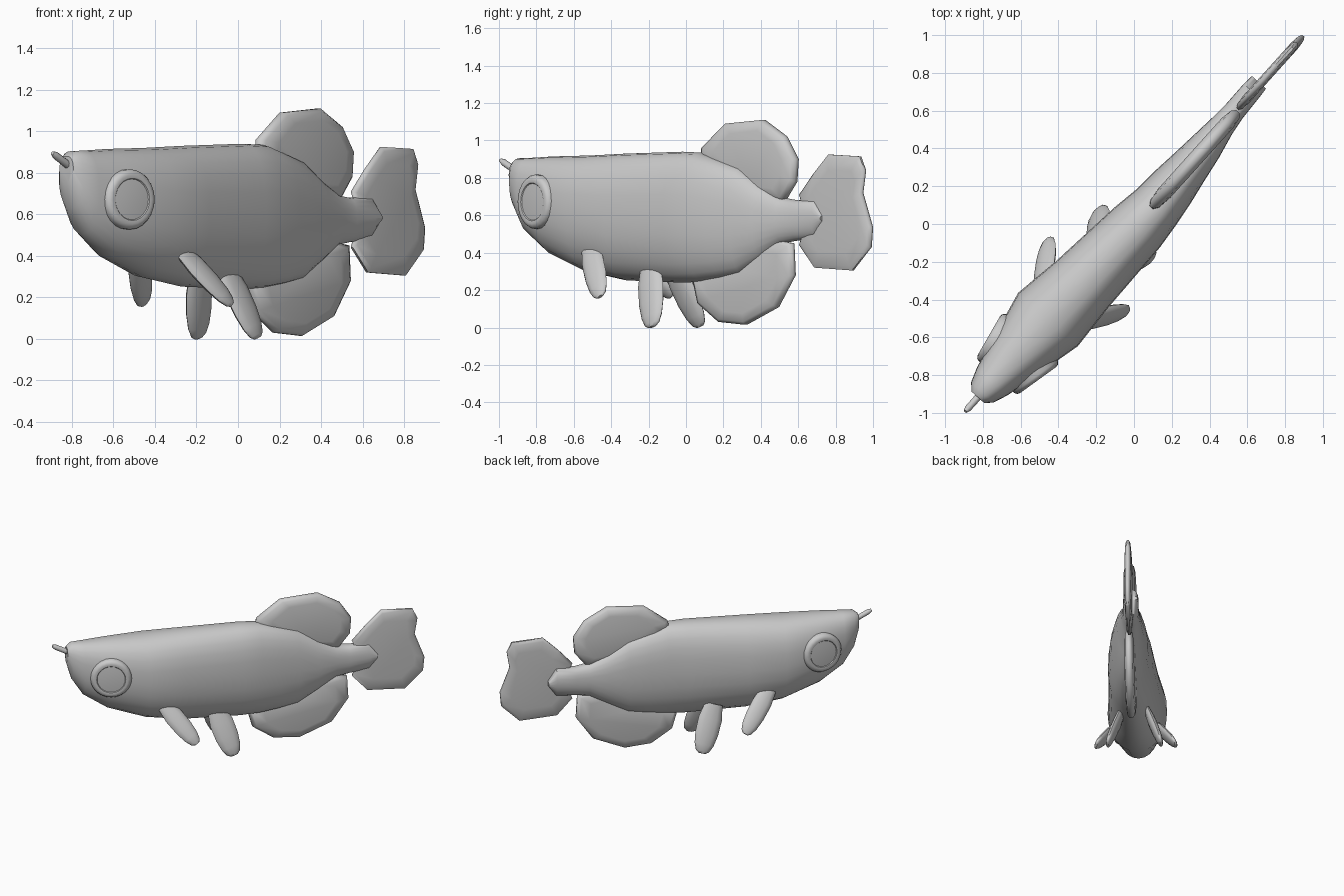
import bpy, bmesh
from math import sin, cos, pi, radians
from mathutils import Matrix, Vector

cube = bpy.data.objects.get("Cube")
if cube:
    bpy.data.objects.remove(cube, do_unlink=True)

# One clay colour for the whole fish
grey = bpy.data.materials.new("clay_grey")
grey.use_nodes = True
colour = (0.6, 0.6, 0.6, 1)
grey.diffuse_color = colour
for node in grey.node_tree.nodes:
    if node.type == 'BSDF_PRINCIPLED':
        node.inputs["Base Color"].default_value = colour

# The fish is modelled along x (tail at +x) and then turned to its diagonal pose
POSE = Matrix.Rotation(radians(48), 4, 'Z')
SIDES = (("left", -1), ("right", 1))


def finish(bm, name, angle):
    bmesh.ops.recalc_face_normals(bm, faces=bm.faces)
    bm.transform(POSE)
    mesh = bpy.data.meshes.new(name)
    bm.to_mesh(mesh)
    bm.free()
    mesh.materials.append(grey)
    obj = bpy.data.objects.new(name, mesh)
    bpy.context.collection.objects.link(obj)
    bpy.ops.object.select_all(action='DESELECT')
    obj.select_set(True)
    bpy.context.view_layer.objects.active = obj
    bpy.ops.object.shade_smooth_by_angle(angle=radians(angle))
    return obj


def loft(rings, name, angle):
    """Skin a list of closed point rings and cap both ends."""
    bm = bmesh.new()
    loops = [[bm.verts.new(p) for p in ring] for ring in rings]
    n = len(loops[0])
    for a, b in zip(loops, loops[1:]):
        for i in range(n):
            j = (i + 1) % n
            bm.faces.new((a[i], a[j], b[j], b[i]))
    bm.faces.new(loops[0])
    bm.faces.new(loops[-1])
    return finish(bm, name, angle)


def power(v, e):
    return abs(v) ** e * (1 if v >= 0 else -1)


# Body: (position, top, bottom, half width, sideways shift)
STATIONS = [
    (-1.235, .88, .75, .045, 0), (-1.20, .905, .63, .08, 0),
    (-1.12, .907, .505, .11, 0), (-.95, .915, .39, .15, 0),
    (-.68, .92, .295, .212, 0), (-.42, .93, .252, .185, -.01),
    (0, .94, .24, .16, -.025), (.14, .935, .245, .142, -.028),
    (.28, .895, .262, .128, -.022), (.42, .855, .287, .108, -.016),
    (.56, .765, .365, .09, -.01), (.70, .695, .45, .068, 0),
    (.80, .68, .465, .058, .005), (.94, .69, .478, .055, .01),
    (1.0, .60, .565, .05, .01)]


def section(x, top, bottom, half, shift, n=24):
    ring = []
    for i in range(n):
        a = 2 * pi * i / n
        e = 0.8 if sin(a) > 0 else 0.95
        ring.append((x, shift + half * power(cos(a), e),
                     (top + bottom) / 2 + (top - bottom) / 2 * power(sin(a), e)))
    return ring


loft([section(*st) for st in STATIONS], "body", 42)


# Upright fins: puffy slabs with a thin rim
def slab_fin(name, outline, thick, shift=0):
    cx = sum(p[0] for p in outline) / len(outline)
    cz = sum(p[1] for p in outline) / len(outline)
    rings = []
    for scale, y in ((.72, -1), (.93, -.75), (1, -.3), (1, .3), (.93, .75), (.72, 1)):
        rings.append([(cx + (x - cx) * scale, shift + y * thick, cz + (z - cz) * scale)
                      for x, z in outline])
    loft(rings, name, 60)


slab_fin("dorsal_fin", [
    (.12, .89), (.13, .96), (.3, 1.09), (.57, 1.11), (.73, 1.02),
    (.81, .90), (.80, .78), (.72, .68), (.5, .70)], .04, -.01)
slab_fin("anal_fin", [
    (.78, .45), (.79, .28), (.67, .11), (.44, .015), (.25, .03),
    (.1, .13), (.06, .27), (.4, .34), (.65, .47)], .035, -.01)
slab_fin("tail_fin", [
    (.82, .71), (.92, .82), (1.03, .925), (1.255, .915), (1.29, .84), (1.27, .72),
    (1.34, .535), (1.33, .43), (1.2, .305), (.93, .32), (.82, .44), (.87, .58)], .024)


# Paired fins: flattened paddles from base to tip
def paddle(name, base, tip, half, thick):
    base, tip = Vector(base), Vector(tip)
    axis = (tip - base).normalized()
    wide = (Vector((1, 0, 0)) - axis * axis.x).normalized()
    flat = axis.cross(wide)
    rings = []
    for f, k in ((0, .75), (.3, 1), (.6, .98), (.82, .82), (.95, .58), (1, .3)):
        centre = base.lerp(tip, f)
        rings.append([centre + wide * (half * k * cos(a)) + flat * (thick * k * sin(a))
                      for a in (2 * pi * i / 12 for i in range(12))])
    loft(rings, name, 60)


for side, sgn in SIDES:
    paddle(side + "_pectoral_fin", (-.57, sgn * .14, .43), (-.36, sgn * .285, .165), .068, .028)
    paddle(side + "_pelvic_fin", (-.18, sgn * .09, .33), (-.07, sgn * .192, .004), .085, .03)

# Eyes: shallow domed discs with a raised rim
EYE = [(.145, -.06), (.145, -.008), (.135, .008), (.118, .014), (.102, .012), (.098, .007), (.05, .011)]
for side, sgn in SIDES:
    turn = Vector((-.21, sgn * .98, 0)).to_track_quat('Z', 'Y').to_matrix().to_4x4()
    place = Matrix.Translation((-.95, sgn * .162, .672)) @ turn
    loft([[place @ Vector((r * cos(a), r * sin(a), h))
           for a in (2 * pi * i / 24 for i in range(24))] for r, h in EYE],
         side + "_eye", 40)

# Barbel on the lip
start, end = Vector((-1.19, 0, .82)), Vector((-1.335, 0, .895))
along = (end - start).normalized()
up = along.cross(Vector((0, 1, 0)))
loft([[start.lerp(end, f) + (Vector((0, 1, 0)) * cos(a) + up * sin(a)) * r
       for a in (2 * pi * i / 10 for i in range(10))]
      for f, r in ((0, .019), (.85, .018), (1, .01))], "barbel", 50)
